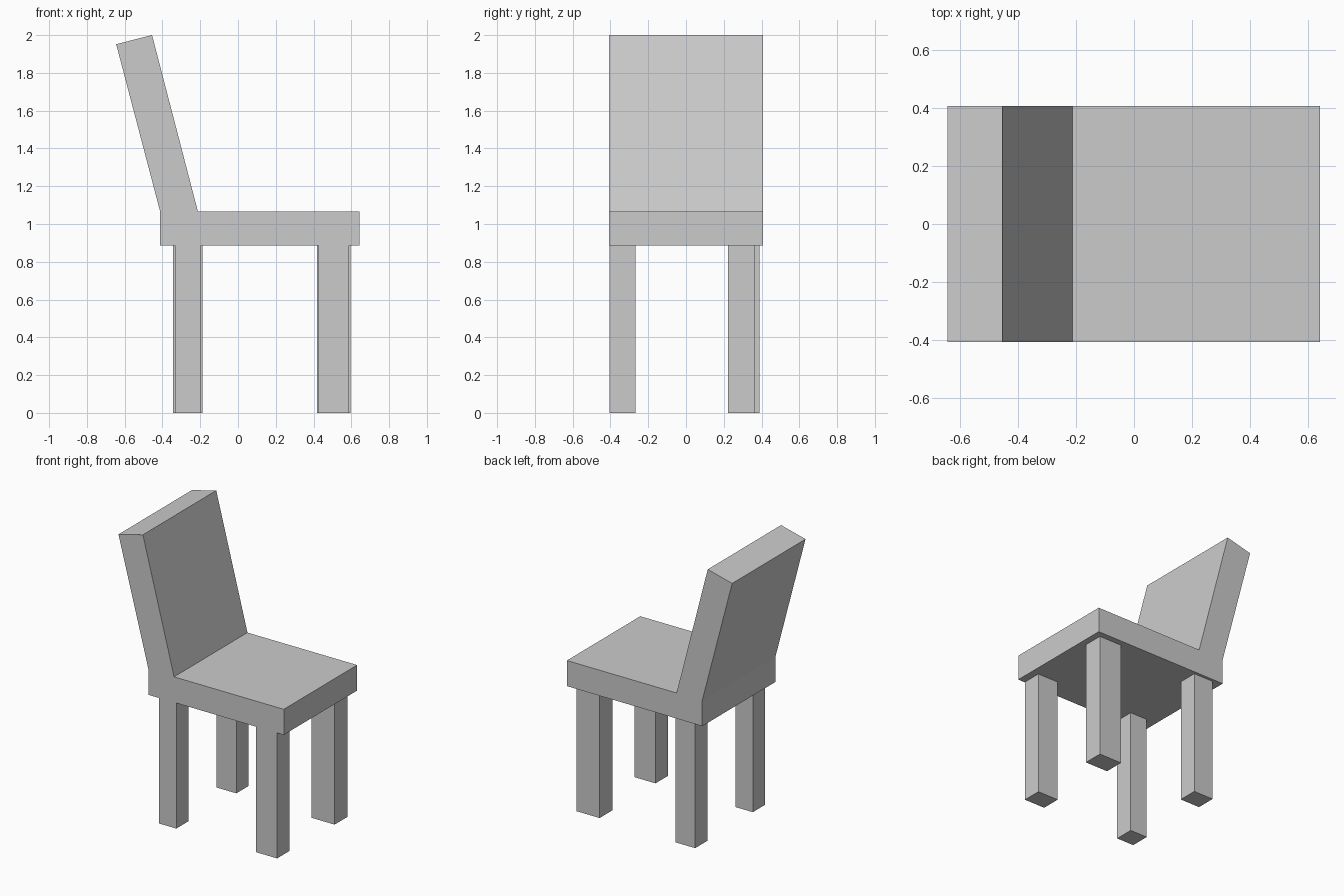
import bpy

if "Cube" in bpy.data.objects:
    bpy.data.objects.remove(bpy.data.objects["Cube"])


def prism(name, profile, y0, y1):
    """Extrude an x-z outline from y0 to y1."""
    n = len(profile)
    verts = [(x, y, z) for y in (y0, y1) for x, z in profile]
    faces = [tuple(range(n)), tuple(range(2 * n - 1, n - 1, -1))]
    faces += [(i, i + n, (i + 1) % n + n, (i + 1) % n) for i in range(n)]
    mesh = bpy.data.meshes.new(name)
    mesh.from_pydata(verts, [], faces)
    ob = bpy.data.objects.new(name, mesh)
    bpy.context.collection.objects.link(ob)
    return ob


SEAT_BOTTOM, SEAT_TOP, HALF_WIDTH = 0.885, 1.065, 0.408

# Seat and leaning backrest share one side outline
prism("seat_and_backrest",
      [(-0.412, SEAT_BOTTOM), (0.642, SEAT_BOTTOM), (0.642, SEAT_TOP),
       (-0.212, SEAT_TOP), (-0.455, 2.0), (-0.645, 1.952), (-0.412, SEAT_TOP)],
      -HALF_WIDTH, HALF_WIDTH)

# Four slightly uneven square legs: x range, y range
legs = {
    "seat_front_right_leg": (0.425, 0.588, -0.405, -0.268),
    "seat_front_left_leg": (0.417, 0.596, 0.223, 0.365),
    "seat_rear_right_leg": (-0.333, -0.197, -0.405, -0.268),
    "seat_rear_left_leg": (-0.343, -0.188, 0.25, 0.388),
}
for name, (x0, x1, y0, y1) in legs.items():
    prism(name, [(x0, 0), (x1, 0), (x1, SEAT_BOTTOM), (x0, SEAT_BOTTOM)], y0, y1)
